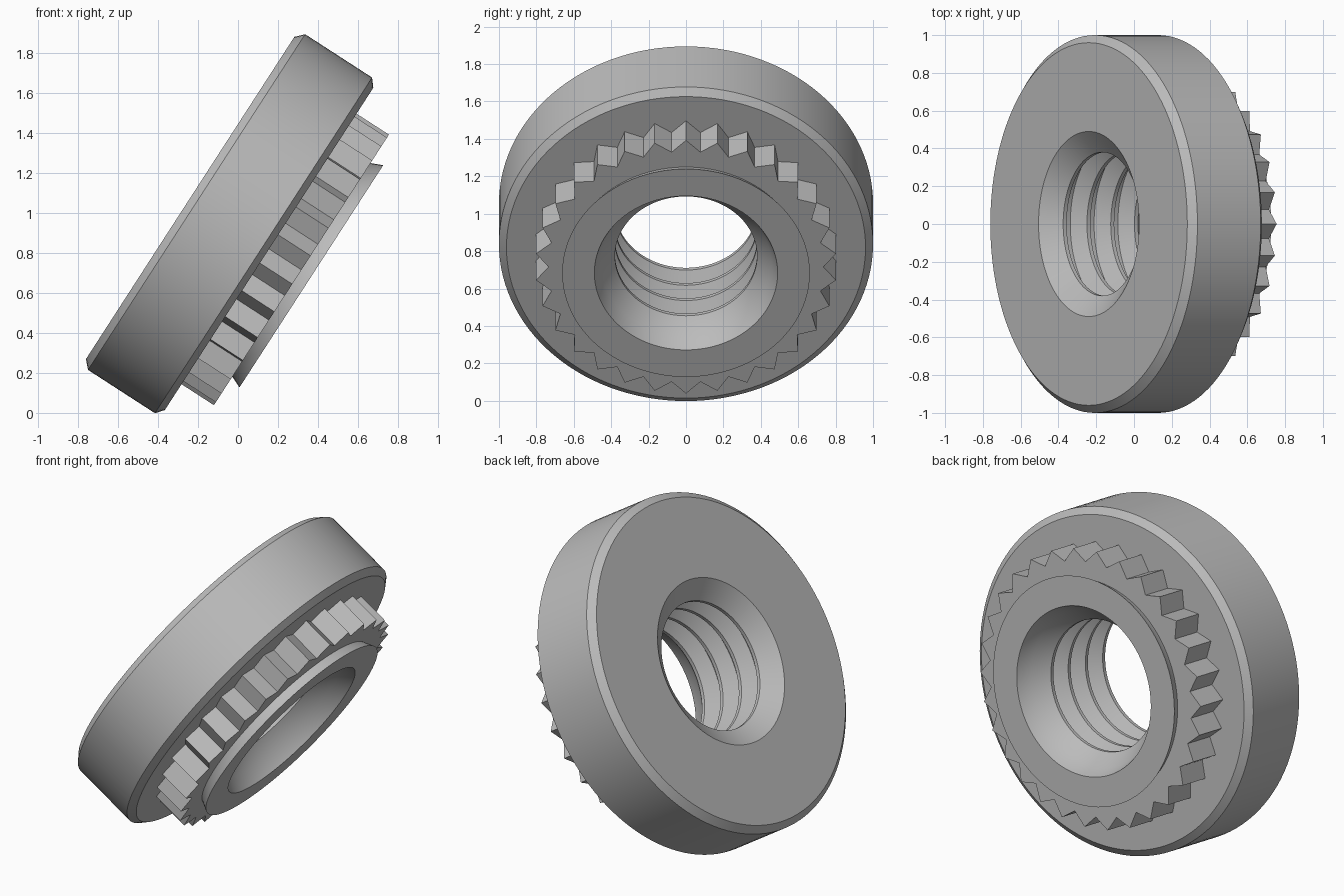
import bpy, bmesh, math
from mathutils import Matrix, Vector

if "Cube" in bpy.data.objects:
    bpy.data.objects.remove(bpy.data.objects["Cube"])

# Tilted frame: local z is the nut axis, local x runs up the disc
TILT = math.radians(57.1)
up = Vector((math.cos(TILT), 0, math.sin(TILT)))
axis = Vector((math.sin(TILT), 0, -math.cos(TILT)))
frame = Matrix((up, axis.cross(up), axis)).transposed().to_4x4()
frame = Matrix.Translation(up * 0.773) @ frame

steel = bpy.data.materials.new("plain grey steel")
steel.diffuse_color = (0.5, 0.5, 0.5, 1)
steel.use_nodes = True
steel.node_tree.nodes["Principled BSDF"].inputs["Base Color"].default_value = steel.diffuse_color


def loft(name, rings):
    """Join closed rings of points into a torus-like solid."""
    bm = bmesh.new()
    vs = [[bm.verts.new(frame @ Vector(p)) for p in ring] for ring in rings]
    n = len(vs[0])
    for i in range(len(vs)):
        a, b = vs[i], vs[(i + 1) % len(vs)]
        for j in range(n):
            k = (j + 1) % n
            bm.faces.new((a[j], a[k], b[k], b[j]))
    bmesh.ops.recalc_face_normals(bm, faces=bm.faces)
    me = bpy.data.meshes.new(name)
    bm.to_mesh(me)
    bm.free()
    me.materials.append(steel)
    ob = bpy.data.objects.new(name, me)
    bpy.context.collection.objects.link(ob)
    return ob


def circle(r, z, n=120):
    return [(r * math.cos(math.tau * i / n), r * math.sin(math.tau * i / n), z)
            for i in range(n)]


# Chamfered flange and flared, undercut pilot
profile = [(0.49, -0.785), (0.96, -0.785), (1.0, -0.747), (1.0, -0.348),
           (0.96, -0.315), (0.635, -0.315), (0.635, -0.125), (0.662, -0.063),
           (0.49, -0.063), (0.455, -0.15)]

# Threaded bore: narrow crests with V grooves between them
crests = [-0.24 - 0.15 * i for i in range(4)]
for i, c in enumerate(crests):
    profile += [(0.38, c + 0.011), (0.38, c - 0.011)]
    if i < 3:
        profile += [(0.462, c - 0.063), (0.462, c - 0.087)]

body = loft("nut_body", [circle(r, z) for r, z in profile])
bpy.context.view_layer.objects.active = body
body.select_set(True)
bpy.ops.object.shade_smooth_by_angle(angle=math.radians(25))

# Ring of thirty sharp clinching teeth
TEETH = 30


def tooth_ring(z, inner=None):
    pts = []
    for i in range(TEETH * 2):
        a = math.pi * i / TEETH
        r = inner or (0.735 if i % 2 else 0.806)
        pts.append((r * math.cos(a), r * math.sin(a), z))
    return pts


loft("clinch_teeth", [tooth_ring(-0.33), tooth_ring(-0.122),
                      tooth_ring(-0.122, 0.61), tooth_ring(-0.33, 0.61)])
